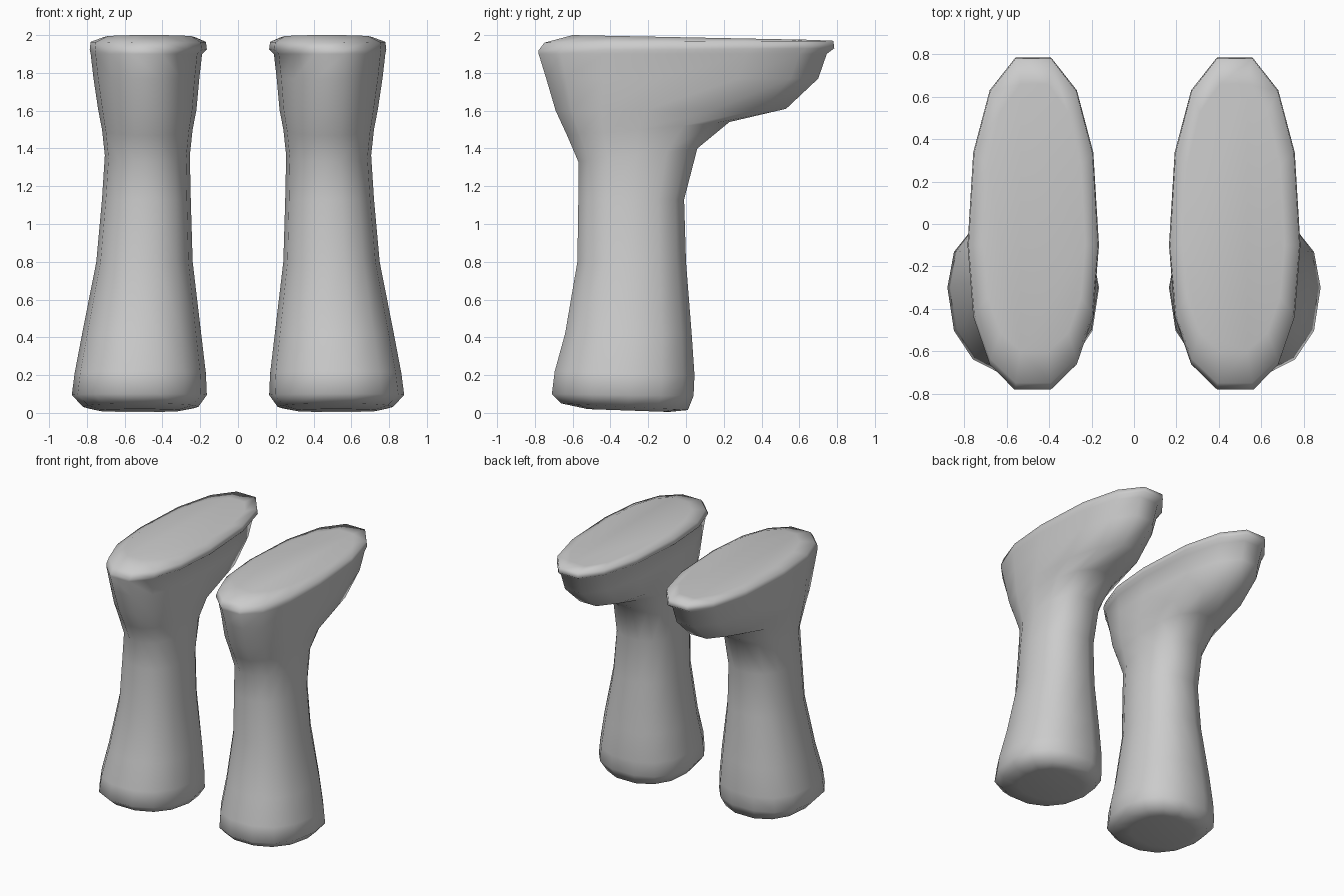
import bpy, bmesh, math

if "Cube" in bpy.data.objects:
    bpy.data.objects.remove(bpy.data.objects["Cube"])

SIDES = 14
POWER = 2 / 2.3          # slightly squared ellipse

# rings: z front, z back, x inner, x outer, y front, y widest, y back
RINGS = [
    (.02, .005, .30, .74, -.52, -.29, -.09),     # recessed leg end
    (.05, .015, .21, .82, -.66, -.31, .01),
    (.10, .09, .165, .88, -.71, -.30, .04),
    (.22, .20, .17, .865, -.695, -.30, .045),
    (.42, .42, .195, .825, -.64, -.28, .03),     # shaft
    (.80, .80, .24, .75, -.575, -.28, .0),
    (1.13, 1.13, .25, .72, -.57, -.28, -.01),
    (1.33, 1.40, .255, .705, -.57, -.26, .06),   # ankle
    (1.47, 1.54, .24, .72, -.63, -.25, .23),
    (1.60, 1.61, .22, .74, -.69, -.21, .53),     # instep
    (1.77, 1.77, .205, .765, -.74, -.14, .70),
    (1.90, 1.90, .19, .78, -.78, -.10, .745),
    (1.92, 1.93, .165, .785, -.78, -.10, .785),  # sole rim
    (1.96, 1.97, .17, .78, -.75, -.10, .78),
    (2.0, 1.975, .23, .71, -.60, -.10, .66),     # sole face
]


def spow(v):
    return math.copysign(abs(v) ** POWER, v)


def ring_points(zf, zb, x0, x1, yf, yc, yb):
    peak = spow(math.cos(math.pi / SIDES))
    pts = []
    for k in range(SIDES):
        a = 2 * math.pi * k / SIDES
        x = (x0 + x1) / 2 + (x1 - x0) / 2 * spow(math.cos(a))
        s = spow(math.sin(a)) / peak
        y = yc + s * (yb - yc if s > 0 else yc - yf)
        z = zf + (zb - zf) * (y - yf) / (yb - yf)
        pts.append((x, y, z))
    return pts


# one upturned boot lofted through the rings
bm = bmesh.new()
loops = [[bm.verts.new(p) for p in ring_points(*r)] for r in RINGS]
for lo, hi in zip(loops, loops[1:]):
    for i in range(SIDES):
        j = (i + 1) % SIDES
        bm.faces.new((lo[i], lo[j], hi[j], hi[i]))
bm.faces.new(loops[0][::-1])
bm.faces.new(loops[-1])
bmesh.ops.recalc_face_normals(bm, faces=bm.faces)
for f in bm.faces:
    f.smooth = True
mesh = bpy.data.meshes.new("boots")
bm.to_mesh(mesh)
bm.free()

# mirrored pair
boots = bpy.data.objects.new("boots", mesh)
bpy.context.collection.objects.link(boots)
mirror = boots.modifiers.new("pair", 'MIRROR')
mirror.use_axis = (True, False, False)
mirror.use_mirror_merge = False
